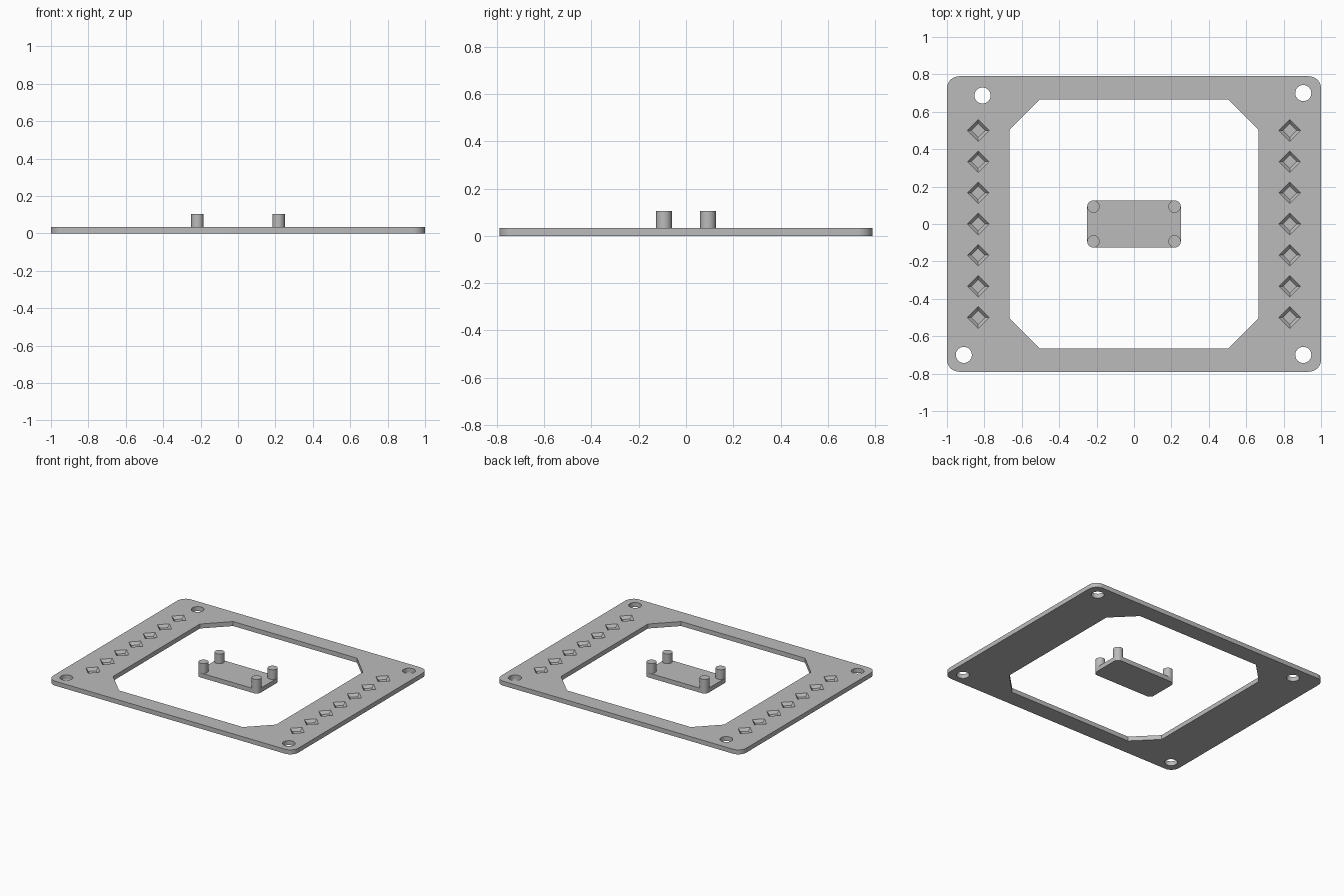
import bpy, bmesh, math

if "Cube" in bpy.data.objects:
    bpy.data.objects.remove(bpy.data.objects["Cube"])

T = 0.033            # plate thickness
PIT = 0.02           # depth of the diamond recesses

grey = bpy.data.materials.new("light_grey")
grey.diffuse_color = (0.5, 0.5, 0.5, 1)
grey.use_nodes = True
grey.node_tree.nodes["Principled BSDF"].inputs["Base Color"].default_value = grey.diffuse_color


def rounded_rect(hx, hy, r, n=8):
    pts = []
    for i, (sx, sy) in enumerate([(1, 1), (-1, 1), (-1, -1), (1, -1)]):
        for k in range(n + 1):
            a = math.pi / 2 * (i + k / n)
            pts.append((sx * (hx - r) + r * math.cos(a), sy * (hy - r) + r * math.sin(a)))
    return pts


def circle(x, y, r, n=32):
    return [(x + r * math.cos(2 * math.pi * k / n), y + r * math.sin(2 * math.pi * k / n))
            for k in range(n)]


def add_prism(bm, low, z0, z1, high=None):
    """Solid between a lower outline and an upper outline."""
    high = high or low
    a = [bm.verts.new((x, y, z0)) for x, y in low]
    b = [bm.verts.new((x, y, z1)) for x, y in high]
    bm.faces.new(a[::-1])
    bm.faces.new(b)
    n = len(a)
    for i in range(n):
        j = (i + 1) % n
        bm.faces.new((a[i], a[j], b[j], b[i]))


def make(name, bm):
    me = bpy.data.meshes.new(name)
    bm.to_mesh(me)
    bm.free()
    me.materials.append(grey)
    ob = bpy.data.objects.new(name, me)
    bpy.context.collection.objects.link(ob)
    return ob


def activate(ob):
    bpy.ops.object.select_all(action='DESELECT')
    ob.select_set(True)
    bpy.context.view_layer.objects.active = ob


def smooth(ob):
    activate(ob)
    bpy.ops.object.shade_smooth_by_angle(angle=math.radians(30))


# Frame plate
bm = bmesh.new()
add_prism(bm, rounded_rect(1.0, 0.79, 0.065), 0, T)
frame = make("frame_plate", bm)

# Cutter: octagonal opening, screw holes, tapered diamond recesses
bm = bmesh.new()
a, b = 0.665, 0.505
add_prism(bm, [(a, -b), (a, b), (b, a), (-b, a), (-a, b), (-a, -b), (-b, -a), (b, -a)], -0.1, 0.2)
for x, y in [(-0.81, 0.687), (0.905, 0.70), (0.905, -0.70), (-0.91, -0.70)]:
    add_prism(bm, circle(x, y, 0.043), -0.1, 0.2)
for x in (-0.833, 0.833):
    for k in range(-3, 4):
        y = k / 6
        add_prism(bm, circle(x, y, 0.037, 4), T - PIT, T + PIT / 2, circle(x, y, 0.0685, 4))
cutter = make("opening_cutter", bm)
cutter.hide_render = True

mod = frame.modifiers.new("openings", 'BOOLEAN')
mod.operation = 'DIFFERENCE'
mod.solver = 'EXACT'
mod.object = cutter
activate(frame)
bpy.ops.object.modifier_apply(modifier=mod.name)
bpy.data.objects.remove(cutter)
smooth(frame)

# Small centre plate
bm = bmesh.new()
add_prism(bm, rounded_rect(0.25, 0.126, 0.033), 0, T)
smooth(make("centre_plate", bm))

# Four corner pegs
for sx in (-1, 1):
    for sy in (-1, 1):
        bm = bmesh.new()
        add_prism(bm, circle(sx * 0.217, sy * 0.093, 0.033), T, 0.104)
        smooth(make("corner_peg", bm))
